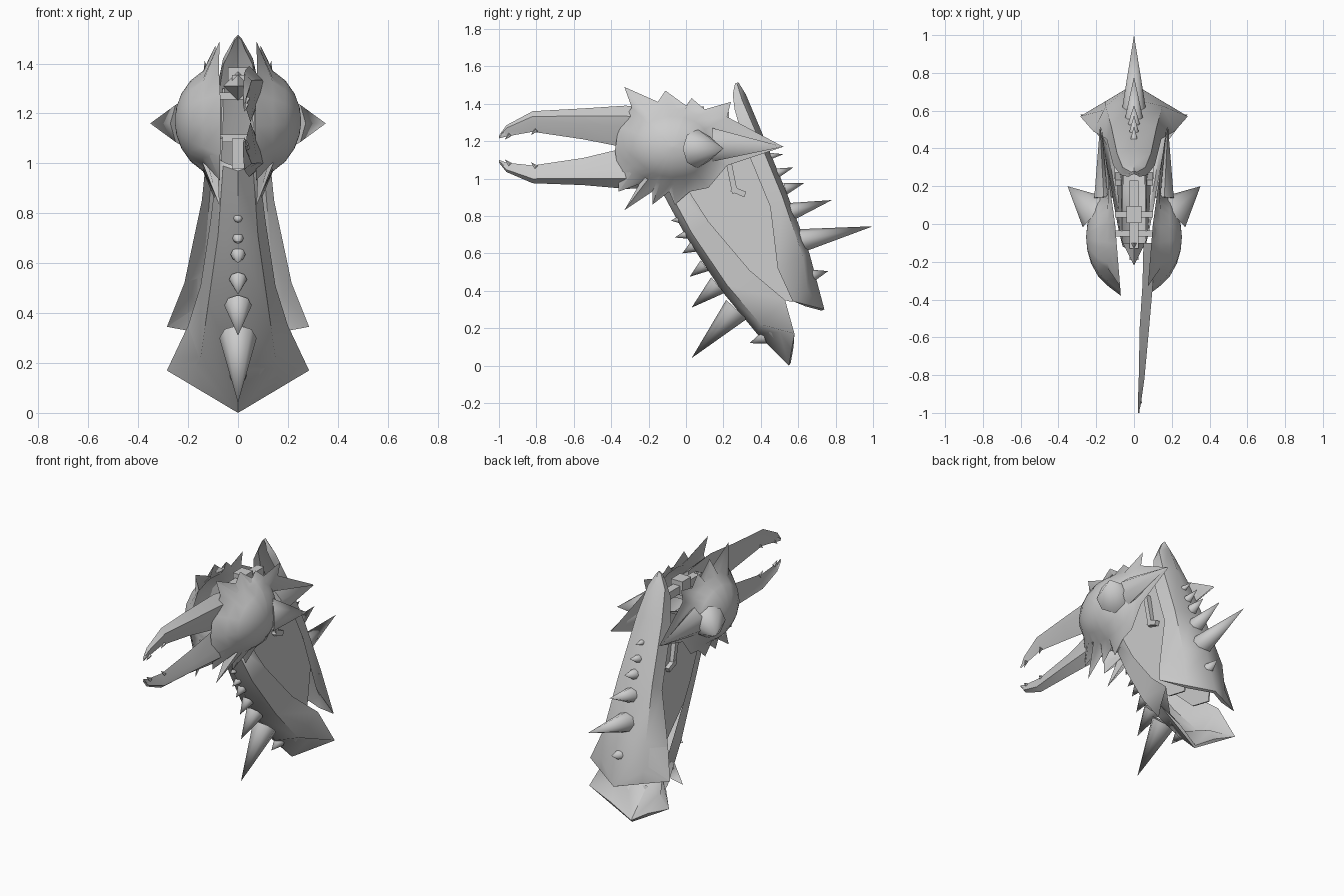
import bpy, bmesh, math
from mathutils import Vector

if "Cube" in bpy.data.objects:
    bpy.data.objects.remove(bpy.data.objects["Cube"])

grey = bpy.data.materials.new("stone_grey")
grey.diffuse_color = (0.6, 0.6, 0.6, 1)
grey.use_nodes = True
grey.node_tree.nodes["Principled BSDF"].inputs["Base Color"].default_value = grey.diffuse_color


def finish(name, bm, mirror=False, angle=35):
    bmesh.ops.remove_doubles(bm, verts=bm.verts, dist=0.0005)
    bmesh.ops.recalc_face_normals(bm, faces=bm.faces)
    me = bpy.data.meshes.new(name)
    bm.to_mesh(me)
    bm.free()
    me.materials.append(grey)
    ob = bpy.data.objects.new(name, me)
    bpy.context.collection.objects.link(ob)
    if mirror:
        ob.modifiers.new("mirror", 'MIRROR').use_mirror_merge = False
    bpy.ops.object.select_all(action='DESELECT')
    ob.select_set(True)
    bpy.context.view_layer.objects.active = ob
    bpy.ops.object.shade_smooth_by_angle(angle=math.radians(angle))
    return ob


def loft(name, rings, mirror=False, angle=35):
    """Skin closed rings of equal length and cap both ends."""
    bm = bmesh.new()
    rows = [[bm.verts.new(p) for p in r] for r in rings]
    n = len(rows[0])
    for a, b in zip(rows, rows[1:]):
        for i in range(n):
            j = (i + 1) % n
            bm.faces.new((a[i], a[j], b[j], b[i]))
    for r in (rows[0], rows[-1]):
        bm.faces.new(r)
    bmesh.ops.triangulate(bm, faces=[f for f in bm.faces if len(f.verts) > 4])
    return finish(name, bm, mirror, angle)


def spike(name, base, tip, radius, sides=8, mirror=False, flat=1.0):
    base, tip = Vector(base), Vector(tip)
    d = tip - base
    bm = bmesh.new()
    bmesh.ops.create_cone(bm, cap_ends=True, segments=sides, radius1=radius,
                          radius2=0, depth=d.length)
    q = d.to_track_quat('Z', 'Y')
    for v in bm.verts:
        v.co.x *= flat
        v.co = q @ v.co + (base + tip) / 2
    return finish(name, bm, mirror, 50)


def box(name, center, size, tilt=0, mirror=False):
    bm = bmesh.new()
    bmesh.ops.create_cube(bm, size=1)
    c, s = math.cos(tilt), math.sin(tilt)
    for v in bm.verts:
        x, y, z = (v.co[i] * size[i] for i in range(3))
        v.co = Vector((x, y * c - z * s, y * s + z * c)) + Vector(center)
    return finish(name, bm, mirror)


def channel(name, halves, dy, dz):
    """Hollow plate from half sections ridge, mid, edge; wall offset dy, dz.
    The last section gets a bevelled notch on each side."""
    ridge, _, edge = halves[-1]
    halves = halves + [[ridge, tuple((a + b) / 2 for a, b in zip(ridge, edge)), edge]]
    rings = []
    for ridge, mid, edge in halves:
        inner = [(p[0] * .92, p[1] + dy, p[2] + dz) for p in (mid, ridge)]
        half = [ridge, mid, edge] + inner
        rings.append(half + [(-x, y, z) for x, y, z in half[-2:0:-1]])
    loft(name, rings, angle=45)


# Curved throat plate, ending in two wings and a low point
channel("throat_plate", [
    [(0, -.15, .97), (.06, -.12, .99), (.08, -.04, 1.02)],
    [(0, 0, .69), (.08, .03, .71), (.11, .12, .77)],
    [(0, .19, .40), (.12, .22, .43), (.15, .34, .51)],
    [(0, .38, .17), (.15, .40, .22), (.20, .53, .35)],
    [(0, .55, 0), (.165, .50, .18), (.285, .58, .17)]], .010, .014)

# Back shell, flaring out toward the bottom
channel("back_shell", [
    [(0, .28, 1.515), (.015, .275, 1.50), (.03, .25, 1.45)],
    [(0, .32, 1.45), (.06, .30, 1.42), (.07, .26, 1.37)],
    [(0, .40, 1.26), (.09, .375, 1.245), (.11, .31, 1.19)],
    [(0, .54, .92), (.12, .515, .905), (.145, .45, .85)],
    [(0, .66, .60), (.15, .625, .585), (.215, .49, .52)],
    [(0, .74, .30), (.15, .65, .40), (.285, .57, .345)]], -.016, -.006)

# Recessed panels on both sides of the neck
outline = [(-.08, 1.10), (-.02, .88), (.12, .66), (.43, .37), (.57, .34),
           (.62, .60), (.50, .90), (.33, 1.30), (.12, 1.18)]
loft("neck_panel", [[(x + .035 * (1.2 - z), y, z) for y, z in outline]
                    for x in (.058, .066)], mirror=True)

# Hollow cheek shells with a jagged rim
rim = [(.52, 1.17), (.22, 1.33), (.24, 1.41), (.10, 1.37), (.03, 1.43), (0, 1.39),
       (-.11, 1.47), (-.15, 1.41), (-.33, 1.49), (-.29, 1.38), (-.36, 1.28),
       (-.38, 1.15), (-.36, 1.03), (-.36, .93), (-.25, .97), (-.33, .83),
       (-.18, .93), (-.18, .86), (-.09, .93), (-.06, .86), (.02, .93),
       (.12, .95), (.22, 1.07)]
cy, cz = -.07, 1.17


def dome(x, scale):
    ring = []
    for y, z in rim:
        a = math.atan2((z - cz) / .22, (y - cy) / .28)
        ring.append((x, cy + .28 * scale * math.cos(a), cz + .22 * scale * math.sin(a)))
    return ring


edge = [(.10 + (.14 if y > 0 else .08) * y, y, z) for y, z in rim]
loft("cheek_shell", [dome(.24, .03), dome(.232, .28), dome(.212, .5), dome(.175, .72),
                     dome(.127, .88),
                     edge, dome(.14, .92), dome(.19, .74), dome(.227, .5),
                     dome(.247, .25), dome(.253, .03)], mirror=True, angle=60)
spike("cheek_horn", (.20, .06, 1.16), (.352, .20, 1.16), .105, 8, True)
spike("rear_horn", (.16, .14, 1.18), (.18, .52, 1.17), .09, 6, True, .65)

# Long beak-like jaws, set to one side: y, crest z, mouth z, inner x, outer x
upper = [(-1, 1.23, 1.215, .02, .025), (-.96, 1.285, 1.225, .02, .035),
         (-.82, 1.36, 1.25, .025, .055), (-.55, 1.375, 1.21, .03, .08),
         (-.32, 1.39, 1.165, .045, .10), (-.10, 1.36, 1.18, .05, .11)]
lower = [(-1, 1.085, 1.10, .02, .025), (-.96, 1.035, 1.085, .02, .035),
         (-.82, .975, 1.07, .025, .055), (-.55, .965, 1.11, .03, .08),
         (-.32, .945, 1.165, .045, .10), (-.10, .95, 1.15, .05, .11)]
for name, rows, up in (("upper_jaw", upper, 1), ("lower_jaw", lower, -1)):
    loft(name, [[(a, y, c), (b, y, c * .75 + m * .25), (b * .9, y, c * .5 + m * .5),
                 (a + .005, y, m), (a + .01, y, (c + m) / 2)]
                for y, c, m, a, b in rows], angle=30)
    for y, c, m, a, b in rows[1:3]:
        spike(name + "_tooth", (a + .012, y + .02, m + up * .01),
              (a + .005, y - .01, m - up * .018), .012, 5)

# Keel spikes down the throat: base y z, tip y z, radius
for by, bz, ty, tz, r in [(.27, .30, .03, .04, .075), (.17, .43, .03, .31, .055),
                          (.10, .535, .02, .475, .036), (.04, .635, -.02, .60, .03),
                          (0, .70, -.06, .685, .022), (-.04, .78, -.08, .775, .018),
                          (.42, .15, .34, .12, .035)]:
    spike("throat_spike", (0, by, bz), (0, ty, tz), r)

# Spikes up the back: base y z, tip y z, radius
for by, bz, ty, tz, r in [(.60, .665, 1.0, .745, .065), (.55, .82, .78, .885, .05),
                          (.53, .945, .63, .975, .032), (.49, 1.03, .575, 1.06, .025),
                          (.45, 1.12, .52, 1.13, .018), (.67, .48, .76, .505, .035)]:
    spike("back_spike", (0, by, bz), (0, ty, tz), r)

# Hinge mechanism between the cheeks
box("upper_arm", (0, .05, 1.33), (.05, .36, .05))
box("upper_block", (0, .05, 1.34), (.08, .09, .09))
box("lower_arm", (0, -.06, 1.04), (.05, .26, .12))
box("upper_crossbar", (0, .05, 1.27), (.20, .03, .03))
box("lower_crossbar", (0, -.05, 1.10), (.20, .03, .03))
box("neck_strut", (.085, .24, 1.03), (.03, .03, .22), .2, True)
box("strut_foot", (.085, .28, .93), (.035, .08, .03), -.4, True)
spike("snout_point", (0, -.10, 1.31), (0, -.22, 1.31), .06, 4)
